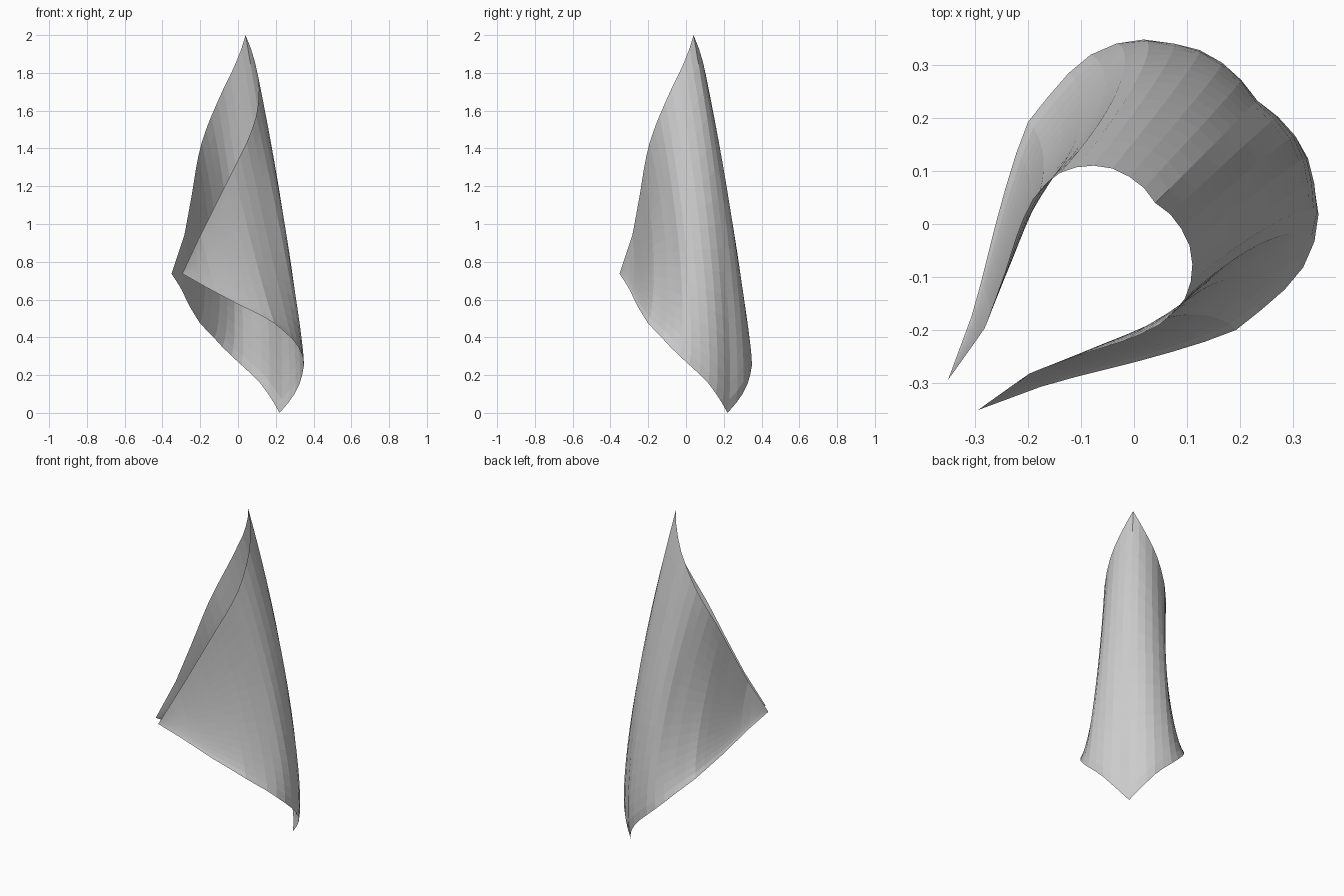
import bpy, bmesh
from mathutils import Vector

if "Cube" in bpy.data.objects:
    bpy.data.objects.remove(bpy.data.objects["Cube"])

# Edges of one half of the curled square sheet, from spine corner to side tip
LOWER = [(.22, .22, 0), (.29, .175, .08), (.336, .105, .175), (.352, 0, .27),
         (.33, -.07, .335), (.29, -.12, .39), (.2, -.198, .47), (.115, -.23, .52),
         (0, -.262, .575), (-.16, -.302, .66), (-.295, -.352, .737)]
UPPER = [(.04, .04, 2), (.08, .01, 1.9), (.105, -.04, 1.79), (.111, -.08, 1.71),
         (.106, -.12, 1.62), (.09, -.155, 1.54), (.05, -.19, 1.44), (0, -.215, 1.34),
         (-.1, -.247, 1.14), (-.2, -.284, .94), (-.295, -.352, .737)]
# Bulge of the spine side outwards and pinch of the flanks inwards (t, amount)
BULGE = [(0, .25), (.1, .2), (.2, .14), (.4, .12), (.5, .07), (1, 0)]
PINCH = [(0, 0), (.2, 0), (.3, .05), (.4, .13), (.5, .12), (.7, .07), (1, 0)]


def along(points, t):
    """Point at fraction t of a polyline's length."""
    pts = [Vector(p) for p in points]
    lengths = [(b - a).length for a, b in zip(pts, pts[1:])]
    left = t * sum(lengths)
    for a, b, l in zip(pts, pts[1:], lengths):
        if left <= l:
            return a.lerp(b, left / l)
        left -= l
    return pts[-1]


def ramp(table, t):
    for (t0, v0), (t1, v1) in zip(table, table[1:]):
        if t <= t1:
            return v0 + (v1 - v0) * (t - t0) / (t1 - t0)
    return table[-1][1]


def sheet_point(t, s):
    """t runs from tip to tip through the spine, s from lower to upper edge."""
    k = abs(t)
    p = along(LOWER, k).lerp(along(UPPER, k), s)
    w = s ** .7 * (1 - s) * .7071
    p += Vector((1, 1, 0)) * ramp(BULGE, k) * w
    p += Vector((-1, 1, 0)) * ramp(PINCH, k) * w
    return Vector((p.y, p.x, p.z)) if t < 0 else p


# Curled sheet
N, M = 18, 16
bm = bmesh.new()
grid = [[bm.verts.new(sheet_point(i / N, (j / M) ** 1.2)) for j in range(M + 1)]
        for i in range(-N, N + 1)]
for a, b in zip(grid, grid[1:]):
    for j in range(M):
        bm.faces.new((a[j], a[j + 1], b[j + 1], b[j]))
bmesh.ops.remove_doubles(bm, verts=bm.verts, dist=.0005)
bmesh.ops.recalc_face_normals(bm, faces=bm.faces)
mesh = bpy.data.meshes.new("curled_sheet")
bm.to_mesh(mesh)
bm.free()
bpy.context.collection.objects.link(bpy.data.objects.new("curled_sheet", mesh))
